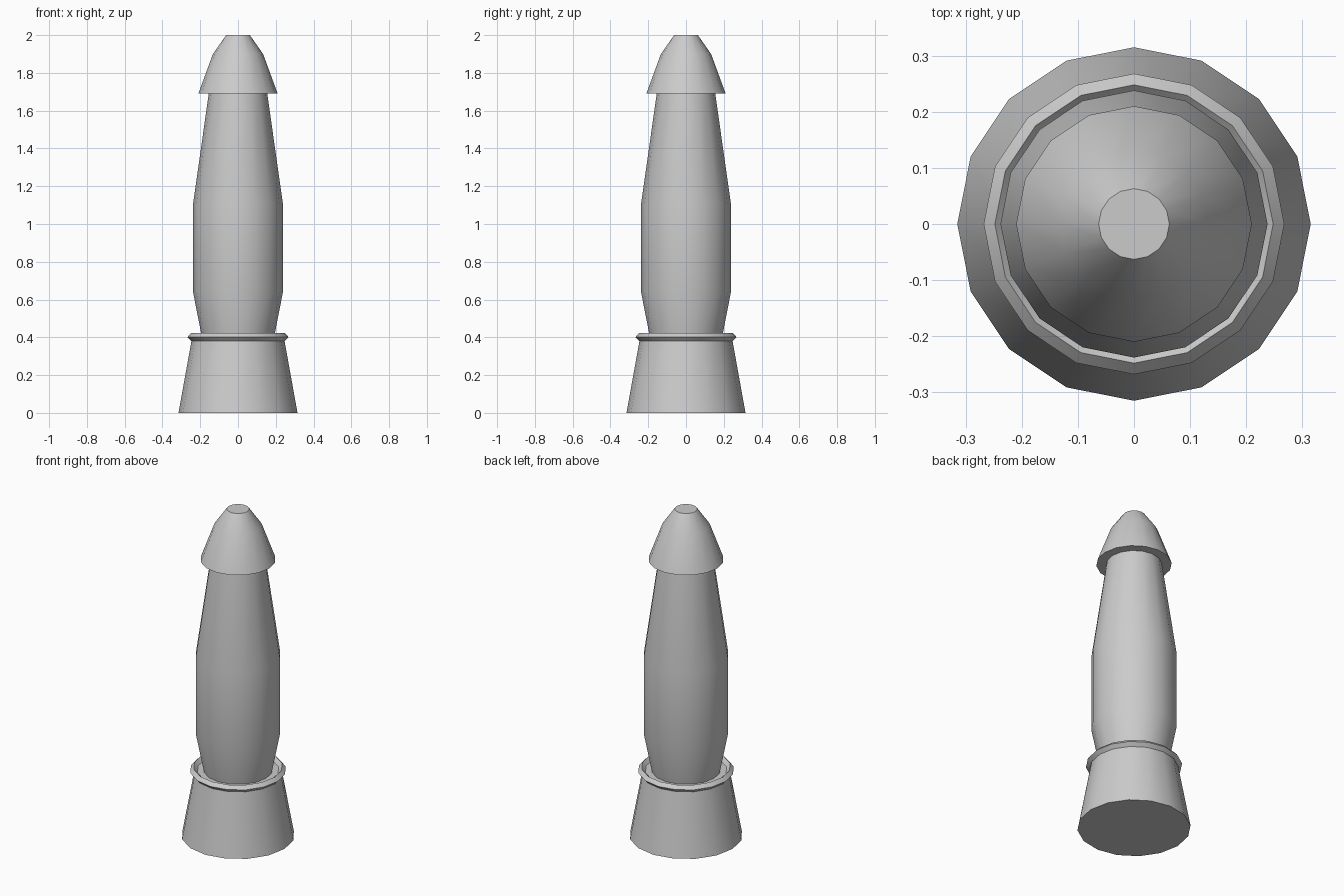
import bpy, bmesh, math

if "Cube" in bpy.data.objects:
    bpy.data.objects.remove(bpy.data.objects["Cube"])

SIDES = 16


def lathe(name, profile, closed=False):
    """Spin (radius, height) points round the z axis with 16 sides."""
    bm = bmesh.new()
    rings = []
    for r, z in profile:
        rings.append([bm.verts.new((r * math.cos(2 * math.pi * i / SIDES),
                                    r * math.sin(2 * math.pi * i / SIDES), z))
                      for i in range(SIDES)])
    pairs = list(zip(rings, rings[1:]))
    if closed:
        pairs.append((rings[-1], rings[0]))
    else:
        bm.faces.new(rings[0][::-1])
        bm.faces.new(rings[-1])
    for a, b in pairs:
        for i in range(SIDES):
            j = (i + 1) % SIDES
            bm.faces.new((a[i], a[j], b[j], b[i]))
    bmesh.ops.recalc_face_normals(bm, faces=bm.faces)
    mesh = bpy.data.meshes.new(name)
    bm.to_mesh(mesh)
    bm.free()
    obj = bpy.data.objects.new(name, mesh)
    bpy.context.collection.objects.link(obj)
    bpy.ops.object.select_all(action='DESELECT')
    obj.select_set(True)
    bpy.context.view_layer.objects.active = obj
    bpy.ops.object.shade_smooth_by_angle(angle=math.radians(30))
    return obj


# Tapered foot
lathe("base", [(0.315, 0), (0.243, 0.40)])

# Diamond-section ring round the top of the foot
lathe("collar_ring", [(0.268, 0.401), (0.248, 0.422), (0.228, 0.401), (0.248, 0.380)], closed=True)

# Bulging shaft
lathe("body", [(0.191, 0.40), (0.238, 0.64), (0.238, 1.105), (0.155, 1.69)])

# Overhanging pointed cap with a flat tip
lathe("cap", [(0.21, 1.69), (0.133, 1.90), (0.063, 2.0)])
